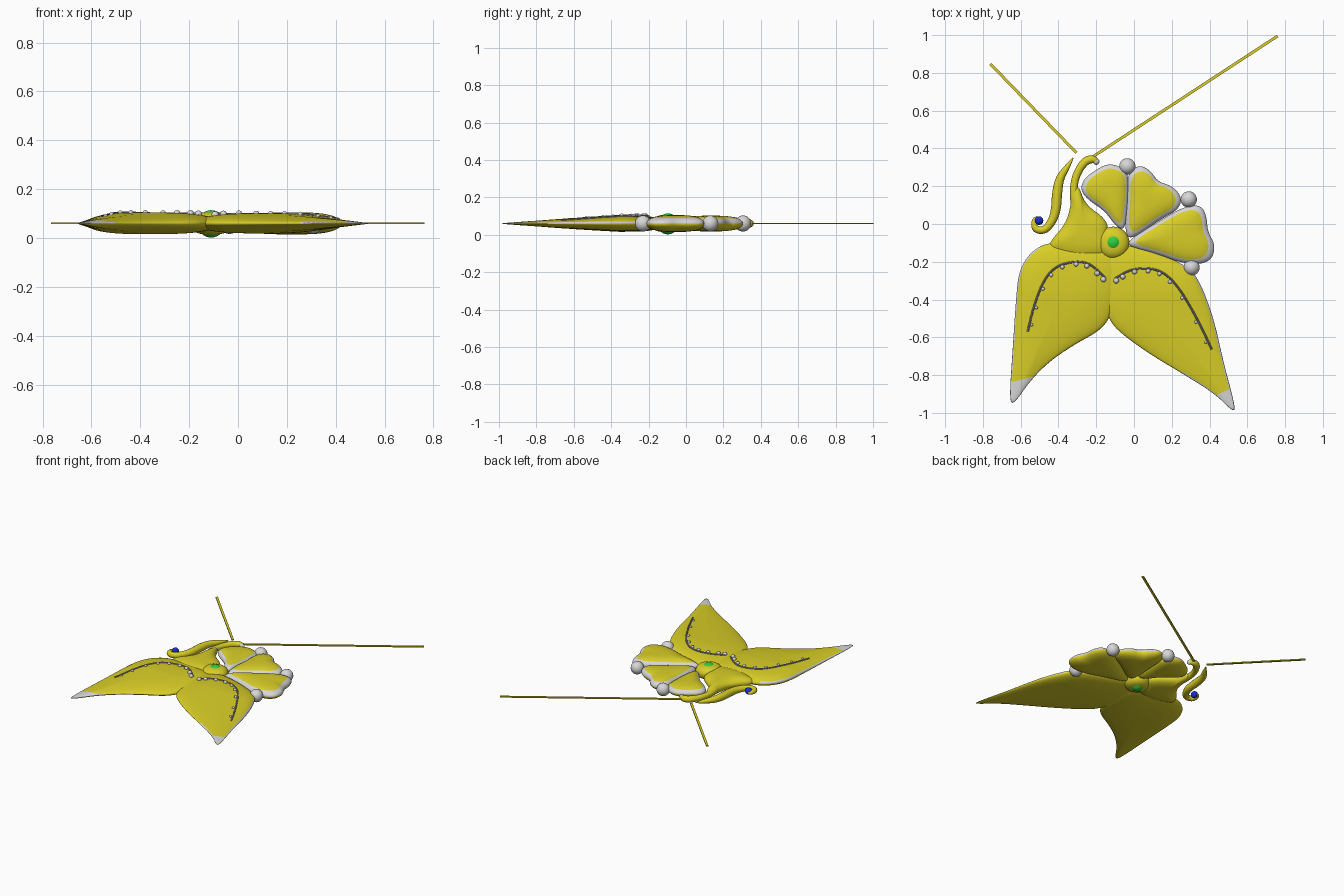
import bpy, bmesh, math
from mathutils import Vector
from mathutils.bvhtree import BVHTree

if "Cube" in bpy.data.objects:
    bpy.data.objects.remove(bpy.data.objects["Cube"])

ZC = 0.06  # mid-plane height


def mat(name, rgb):
    m = bpy.data.materials.new(name)
    m.diffuse_color = (*rgb, 1)
    m.use_nodes = True
    m.node_tree.nodes["Principled BSDF"].inputs["Base Color"].default_value = m.diffuse_color
    return m


GOLD = mat("gold yellow", (0.70, 0.62, 0.02))
WHITE = mat("pale silver", (0.68, 0.68, 0.68))
GREEN = mat("green gem", (0.03, 0.62, 0.05))
BLUE = mat("blue gem", (0.01, 0.025, 0.65))
GREY = mat("grey thread", (0.27, 0.27, 0.27))


def chaikin(pts, closed, n=3):
    """Corner cutting turns a few points into a smooth path."""
    for _ in range(n):
        out = [] if closed else [pts[0]]
        last = len(pts) if closed else len(pts) - 1
        for i in range(last):
            a, b = pts[i], pts[(i + 1) % len(pts)]
            out.append(tuple(.75 * p + .25 * q for p, q in zip(a, b)))
            out.append(tuple(.25 * p + .75 * q for p, q in zip(a, b)))
        pts = out if closed else out + [pts[-1]]
    return pts


def finish(bm, name, mats):
    me = bpy.data.meshes.new(name)
    bm.to_mesh(me)
    ob = bpy.data.objects.new(name, me)
    bpy.context.collection.objects.link(ob)
    for m in mats:
        me.materials.append(m)
    me.polygons.foreach_set("use_smooth", [True] * len(me.polygons))
    bm.free()
    return ob


def pillow(name, outline, centre, h, rim=2, rim_side=lambda x: True,
           taper=lambda y: 1, tips=()):
    """Puffy shape: rings between a centre and an outline, mirrored below.
    Upper faces beyond ring 'rim', or past a tip plane, become pale."""
    ring = [Vector(p) for p in chaikin(outline, True)]
    c = Vector(centre)
    n = len(ring)
    rs = [.12, .25, .38, .5, .6, .7, .78, .84, .9, .94, .97, .99, 1]
    bm = bmesh.new()
    edge = [bm.verts.new((p.x, p.y, ZC)) for p in ring]
    for s in (1, -1):
        prev = [bm.verts.new((c.x, c.y, ZC + s * h * taper(c.y)))] * n
        for r in rs:
            if r == 1:
                cur = edge
            else:
                cur = []
                for p in ring:
                    q = c.lerp(p, r)
                    z = s * h * math.sqrt(1 - r ** 3) * taper(q.y)
                    cur.append(bm.verts.new((q.x, q.y, ZC + z)))
            for i in range(n):
                j = (i + 1) % n
                vs = [prev[i], cur[i], cur[j]]
                if prev[i] is not prev[j]:
                    vs.append(prev[j])
                f = bm.faces.new(vs)
                if s > 0 and r > rim and rim_side(cur[i].co.x):
                    f.material_index = 1
            prev = cur
    for co, no in tips:
        bmesh.ops.bisect_plane(bm, geom=bm.verts[:] + bm.edges[:] + bm.faces[:],
                               plane_co=(*co, 0), plane_no=(*no, 0))
        for f in bm.faces:
            m = f.calc_center_median()
            if m.z > ZC and (m.xy - Vector(co)).dot(Vector(no)) > 0:
                f.material_index = 1
    bmesh.ops.recalc_face_normals(bm, faces=bm.faces[:])
    tree = BVHTree.FromBMesh(bm)
    finish(bm, name, (GOLD, WHITE))
    return tree


def ball(name, x, y, z, r, m, seg=32):
    bm = bmesh.new()
    bmesh.ops.create_uvsphere(bm, u_segments=seg, v_segments=seg // 2, radius=r)
    bmesh.ops.translate(bm, verts=bm.verts[:], vec=(x, y, z))
    return finish(bm, name, (m,))


def tube(name, pts, m, res=5):
    """Round tube through points (x, y, z, radius)."""
    cu = bpy.data.curves.new(name, 'CURVE')
    cu.dimensions = '3D'
    cu.bevel_depth = 1
    cu.bevel_resolution = res
    cu.use_fill_caps = True
    sp = cu.splines.new('POLY')
    sp.points.add(len(pts) - 1)
    for p, (x, y, z, r) in zip(sp.points, pts):
        p.co = (x, y, z, 1)
        p.radius = r
    ob = bpy.data.objects.new(name, cu)
    bpy.context.collection.objects.link(ob)
    cu.materials.append(m)
    bpy.ops.object.select_all(action='DESELECT')
    ob.select_set(True)
    bpy.context.view_layer.objects.active = ob
    bpy.ops.object.convert(target='MESH')
    bpy.ops.object.shade_smooth_by_angle()


# two long lower wings with pale tips
thin = lambda y: min(1, .2 + max(0, y + 1) * 1.25)
left = pillow("left_wing",
              [(-.09, -.40), (-.135, -.51), (-.19, -.57), (-.31, -.635), (-.445, -.725),
               (-.55, -.83), (-.64, -.96), (-.66, -.925), (-.642, -.66), (-.625, -.40),
               (-.61, -.25), (-.55, -.15), (-.455, -.095), (-.30, -.11), (-.13, -.12), (-.06, -.22)],
              (-.37, -.36), .044, .97, lambda x: x < -.5, thin,
              [((-.6, -.825), (.25, -1))])
right = pillow("right_wing",
               [(-.17, -.40), (-.13, -.51), (-.075, -.575), (.085, -.69), (.27, -.80),
                (.43, -.90), (.53, -1.0), (.535, -.96), (.472, -.725), (.425, -.51),
                (.36, -.33), (.30, -.235), (.16, -.165), (-.02, -.11), (-.13, -.12), (-.19, -.22)],
               (.12, -.40), .041, .97, lambda x: x > .25, thin,
               [((.47, -.89), (.45, -1))])

# upper flower lobes with pale rims
pillow("lobe_left", [(-.285, .18), (-.265, .24), (-.205, .285), (-.14, .32), (-.07, .305),
                     (-.03, .27), (-.03, .14), (-.045, -.03), (-.09, -.02), (-.155, .07),
                     (-.24, .125)], (-.13, .18), .038, .84)
pillow("lobe_middle", [(-.035, .27), (.03, .315), (.09, .28), (.125, .225), (.205, .20),
                       (.255, .14), (.235, .075), (.14, .025), (-.02, -.09), (-.05, -.03),
                       (-.035, .13)], (.07, .14), .042, .84)
pillow("lobe_right", [(-.03, -.085), (.14, .02), (.27, .095), (.355, .10), (.385, .04),
                      (.39, -.04), (.43, -.11), (.415, -.185), (.35, -.215), (.245, -.205),
                      (.125, -.16), (-.03, -.12)], (.23, -.055), .045, .84)
for i, (x, y) in enumerate([(-.035, .305), (.29, .13), (.305, -.23)]):
    ball(f"rim_pearl_{i + 1}", x, y, ZC, .043, WHITE)

# gem in its round seat
pillow("gem_seat", [(-.11 + .09 * math.cos(a * math.tau / 10), -.1 + .09 * math.sin(a * math.tau / 10))
                    for a in range(10)], (-.11, -.1), .046)
ball("centre_gem", -.11, -.097, .058, .056, GREEN)

# body and neck on the left
pillow("body", [(-.47, -.12), (-.36, .0), (-.335, .1), (-.325, .2), (-.29, .2), (-.26, .105),
                (-.14, .02), (-.14, -.06), (-.11, -.16), (-.25, -.19), (-.38, -.17)],
       (-.27, -.04), .04)
neck = [(-.195, .325, ZC, .014), (-.215, .345, ZC, .02), (-.26, .335, ZC, .023), (-.305, .265, ZC, .02),
        (-.322, .185, ZC, .02), (-.305, .09, ZC, .03), (-.27, .0, ZC, .03)]
tube("neck", chaikin(neck, False), GOLD)
ball("neck_tip", -.2, .33, ZC, .017, WHITE, 16)

# curled tendril with blue bead
curl = [(-.322, .35, ZC, .003), (-.355, .30, ZC, .015), (-.395, .24, ZC, .023), (-.408, .16, ZC, .027),
        (-.412, .08, ZC, .026), (-.43, .02, ZC, .023), (-.47, -.035, ZC, .02),
        (-.525, -.03, ZC, .019), (-.53, .02, ZC, .014), (-.51, .035, ZC, .008)]
tube("tendril", chaikin(curl, False), GOLD)
ball("tendril_bead", -.503, .018, ZC + .005, .023, BLUE, 24)

# two straight antennae, flat strips
for name, a, b in (("left_antenna", (-.305, .377), (-.76, .847)),
                   ("right_antenna", (-.215, .358), (.76, .995))):
    a, b = Vector(a), Vector(b)
    d, mid = b - a, (a + b) / 2
    bpy.ops.mesh.primitive_cube_add(size=1, location=(mid.x, mid.y, ZC),
                                    rotation=(0, 0, math.atan2(d.y, d.x)))
    ob = bpy.context.object
    ob.name = name
    ob.scale = (d.length, .015, .007)
    ob.data.materials.append(GOLD)

# beaded threads lying on the wings
threads = {
    "left": (left, [(-.152, -.285), (-.23, -.21), (-.31, -.195), (-.42, -.225), (-.485, -.31),
                    (-.535, -.45), (-.563, -.57)], 1, 9),
    "right": (right, [(-.102, -.29), (-.02, -.24), (.085, -.232), (.165, -.26), (.245, -.345),
                      (.35, -.53), (.412, -.665)], -1, 9)}
for side, (tree, pts, turn, count) in threads.items():
    def top(x, y):
        return tree.ray_cast(Vector((x, y, 1)), Vector((0, 0, -1)))[0].z
    path = chaikin(pts, False)
    tube(f"{side}_thread", [(x, y, top(x, y) + .001, .0055) for x, y in path], GREY, 2)
    for i in range(count):
        k = int((i + .2) / count * (len(path) - 2))
        p, q = Vector(path[k]), Vector(path[k + 1])
        t = (q - p).normalized()
        p += Vector((-t.y, t.x)) * turn * .013
        ball(f"{side}_bead_{i + 1}", p.x, p.y, top(p.x, p.y) + .002, .015 - .0009 * i, WHITE, 12)
